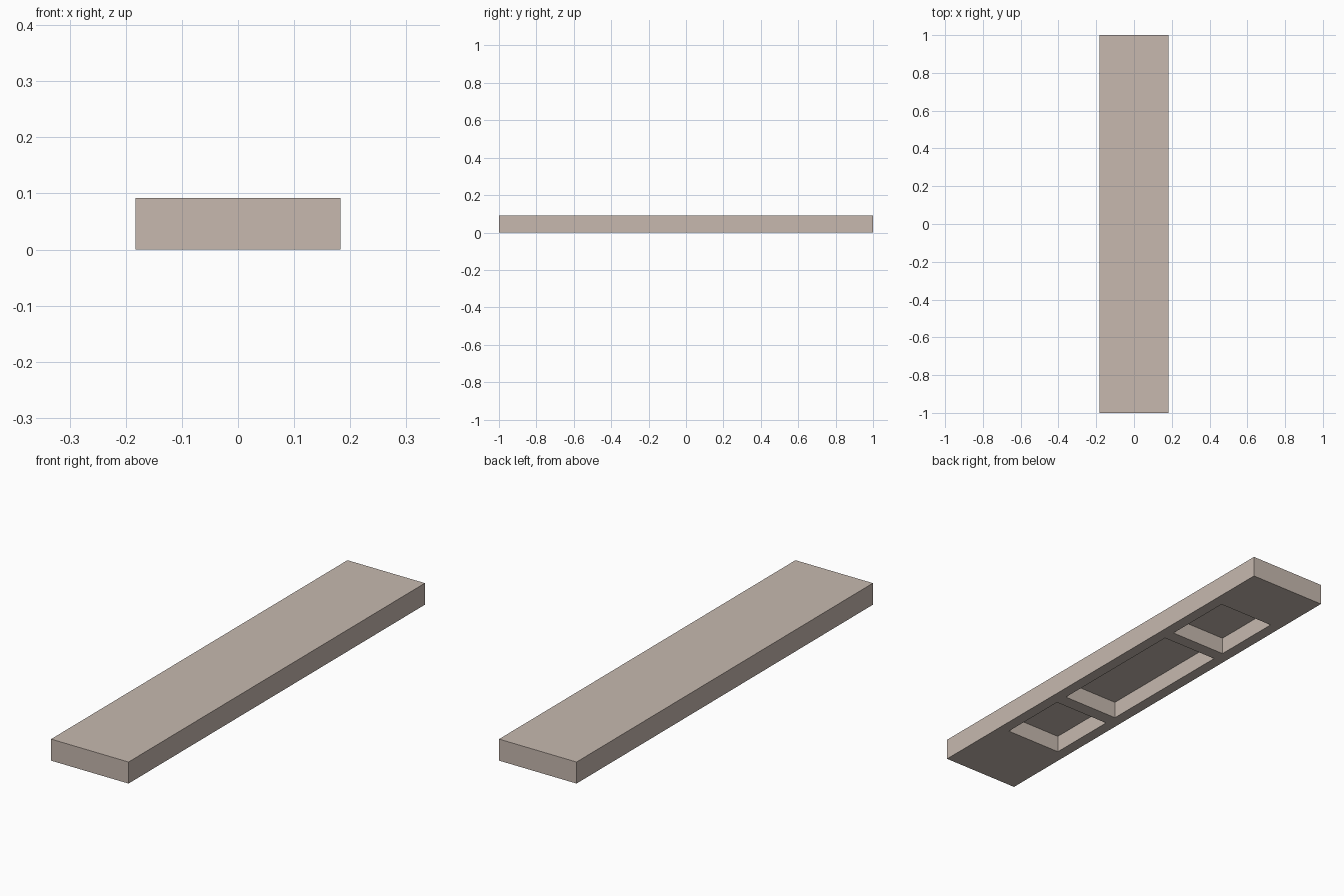
import bpy, bmesh
from mathutils import Matrix

if "Cube" in bpy.data.objects:
    bpy.data.objects.remove(bpy.data.objects["Cube"])

HALF_W, HALF_L, HEIGHT = 0.183, 1.0, 0.092
POCKET_HALF_W, POCKET_DEPTH = 0.134, 0.074
POCKETS = [(-0.656, -0.342), (-0.284, 0.362), (0.417, 0.730)]


def add_box(bm, lo, hi):
    size = [b - a for a, b in zip(lo, hi)]
    mid = [(a + b) / 2 for a, b in zip(lo, hi)]
    bmesh.ops.create_cube(bm, size=1, matrix=Matrix.Translation(mid) @ Matrix.Diagonal((*size, 1)))


def make_object(name, boxes, mat):
    bm = bmesh.new()
    for lo, hi in boxes:
        add_box(bm, lo, hi)
    mesh = bpy.data.meshes.new(name)
    bm.to_mesh(mesh)
    bm.free()
    mesh.materials.append(mat)
    obj = bpy.data.objects.new(name, mesh)
    bpy.context.collection.objects.link(obj)
    return obj


stone = bpy.data.materials.new("warm_beige")
stone.diffuse_color = (0.57, 0.485, 0.43, 1)
stone.use_nodes = True
stone.node_tree.nodes["Principled BSDF"].inputs["Base Color"].default_value = stone.diffuse_color

# Solid plank
plank = make_object("plank", [((-HALF_W, -HALF_L, 0), (HALF_W, HALF_L, HEIGHT))], stone)

# Three rectangular pockets sunk into the underside
cutter = make_object("pocket_cutter", [
    ((-POCKET_HALF_W, y0, -0.05), (POCKET_HALF_W, y1, POCKET_DEPTH)) for y0, y1 in POCKETS], stone)
cutter.hide_render = True
cutter.hide_set(True)

# Cut the pockets and keep the finished mesh
mod = plank.modifiers.new("pockets", "BOOLEAN")
mod.operation = "DIFFERENCE"
mod.solver = "EXACT"
mod.object = cutter
bpy.context.view_layer.objects.active = plank
bpy.ops.object.modifier_apply(modifier=mod.name)
bpy.data.objects.remove(cutter)
